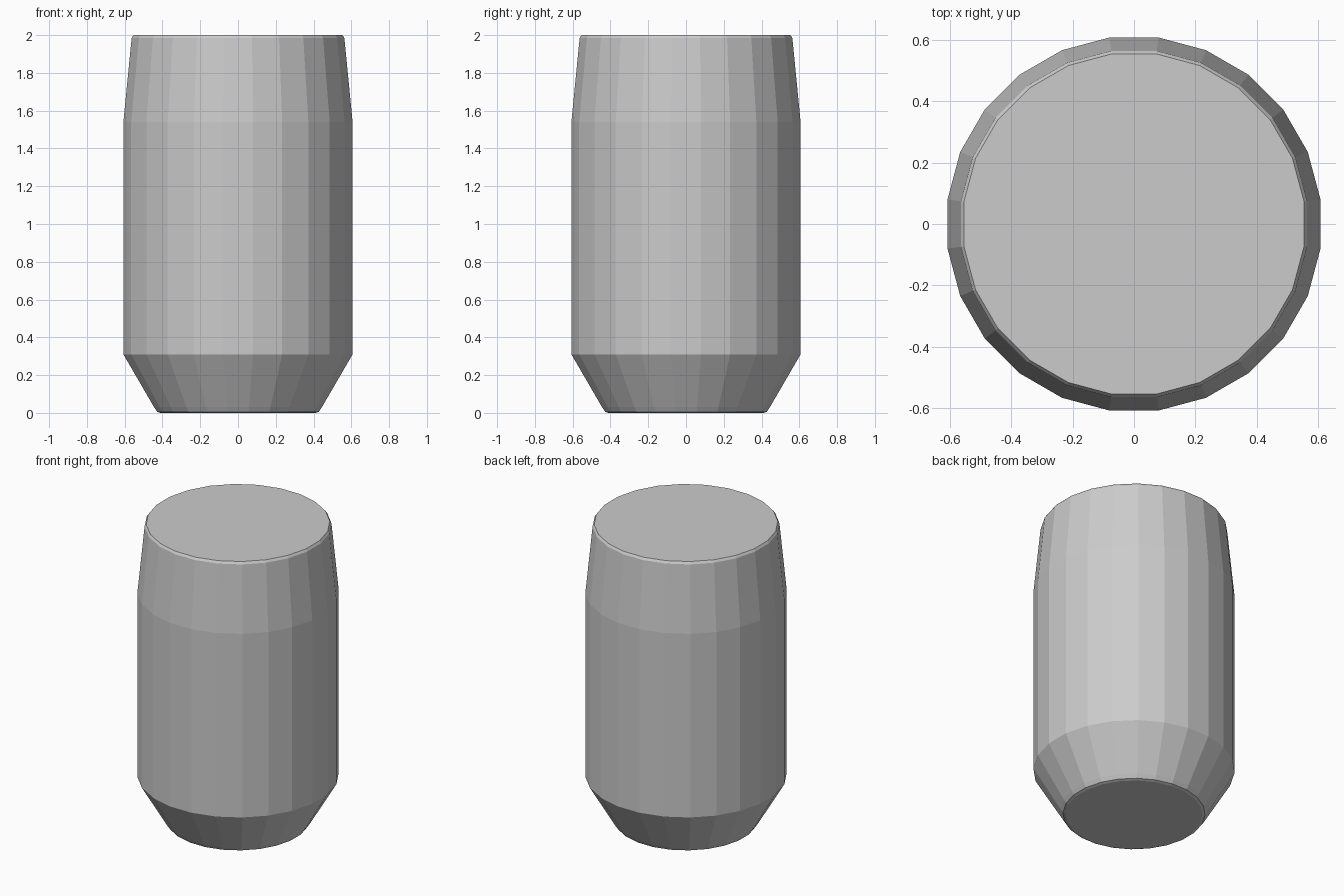
import bpy, bmesh, math

if "Cube" in bpy.data.objects:
    bpy.data.objects.remove(bpy.data.objects["Cube"])

SIDES = 24
# lathe profile: (radius, height), from base to lid
PROFILE = [(0.415, 0.0), (0.432, 0.006), (0.448, 0.03), (0.612, 0.31),
           (0.612, 1.54), (0.568, 1.985), (0.558, 2.0)]


def lathe(name, profile, sides):
    bm = bmesh.new()
    rings = []
    for r, z in profile:
        ring = []
        for i in range(sides):
            a = math.tau * (i + 0.5) / sides
            ring.append(bm.verts.new((r * math.cos(a), r * math.sin(a), z)))
        rings.append(ring)
    # side walls
    for low, high in zip(rings, rings[1:]):
        for i in range(sides):
            j = (i + 1) % sides
            bm.faces.new((low[i], low[j], high[j], high[i]))
    # base and lid
    bm.faces.new(rings[0][::-1])
    bm.faces.new(rings[-1])
    mesh = bpy.data.meshes.new(name)
    bm.to_mesh(mesh)
    bm.free()
    obj = bpy.data.objects.new(name, mesh)
    bpy.context.collection.objects.link(obj)
    return obj


# faceted canister with chamfered foot and tapered shoulder
lathe("canister_body", PROFILE, SIDES)
